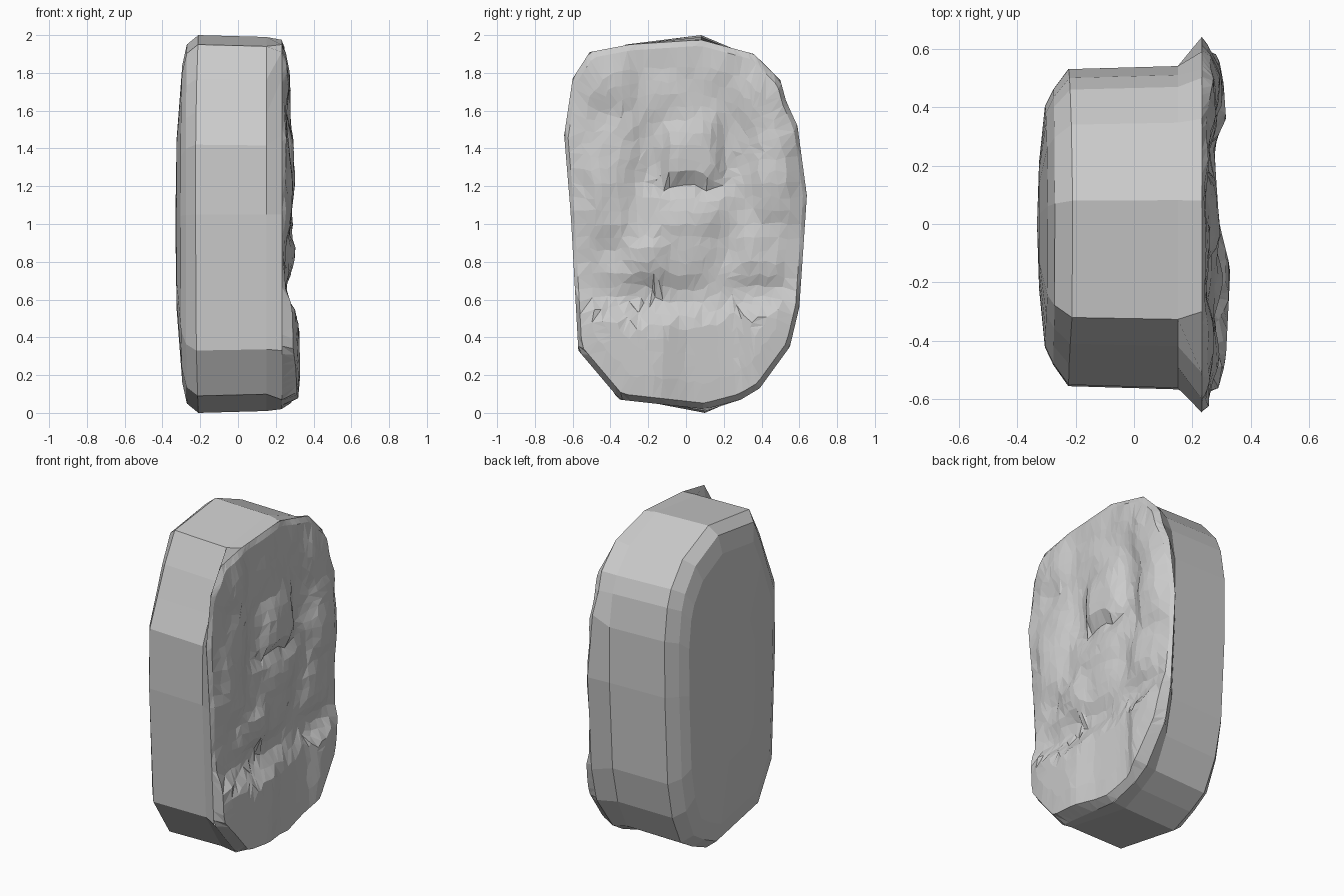
import bpy, math, random
from mathutils import Vector, noise

random.seed(4)

# matching (y, z) outlines, anticlockwise seen from the carved side
FRONT = [(0.10, 0.02), (0.29, 0.07), (0.39, 0.13), (0.55, 0.35), (0.60, 0.56), (0.64, 1.15),
         (0.59, 1.52), (0.53, 1.65), (0.50, 1.76), (0.36, 1.90), (0.08, 1.975), (-0.30, 1.95),
         (-0.51, 1.91), (-0.60, 1.77), (-0.645, 1.47), (-0.61, 1.05), (-0.57, 0.33), (-0.35, 0.07)]
BODY = [(0.10, 0.00), (0.24, 0.06), (0.36, 0.13), (0.45, 0.32), (0.50, 0.55), (0.53, 1.10),
        (0.53, 1.45), (0.50, 1.65), (0.46, 1.75), (0.34, 1.89), (0.08, 2.00), (-0.32, 1.95),
        (-0.41, 1.77), (-0.48, 1.59), (-0.55, 1.42), (-0.555, 1.05), (-0.52, 0.33), (-0.37, 0.09)]
FACE_X = 0.232


def add_mesh(name, verts, faces):
    mesh = bpy.data.meshes.new(name)
    mesh.from_pydata(verts, [], faces)
    mesh.update()
    obj = bpy.data.objects.new(name, mesh)
    bpy.context.collection.objects.link(obj)
    return obj


def ring(outline, x, sy=1.0, sz=1.0, end_shift=0.0):
    return [(x + end_shift * abs(z - 1) ** 3, y * sy, 1 + (z - 1) * sz) for y, z in outline]


# stone slab: domed back, bevelled rim, straight sides flaring to the carved face
n = len(BODY)
rings = [ring(BODY, -0.325, 0.4, 0.45),
         ring(BODY, -0.305, 0.76, 0.84, 0.010),
         ring(BODY, -0.276, 0.87, 0.95, 0.005),
         ring(BODY, -0.225, 1.0, 1.0, 0.015),
         ring(BODY, 0.15, 1.02, 0.99),
         ring(FRONT, FACE_X)]
verts = [p for r in rings for p in r] + [(-0.332, 0, 1)]
faces = []
for k in range(len(rings) - 1):
    for i in range(n):
        j = (i + 1) % n
        faces.append((k * n + i, k * n + j, (k + 1) * n + j, (k + 1) * n + i))
faces += [(len(verts) - 1, (i + 1) % n, i) for i in range(n)]
add_mesh("stone_slab", verts, faces)


def to_outline(dy, dz):
    """Distance from the face centre to the front outline along a direction."""
    for i in range(n):
        ay, az = FRONT[i][0], FRONT[i][1] - 1
        by, bz = FRONT[(i + 1) % n][0], FRONT[(i + 1) % n][1] - 1
        ey, ez = by - ay, bz - az
        det = dy * ez - dz * ey
        if abs(det) < 1e-9:
            continue
        t = (ay * ez - az * ey) / det
        s = (ay * dz - az * dy) / det
        if t > 0 and -1e-6 <= s <= 1 + 1e-6:
            return t
    return 1.0


# raised and sunken areas: y, z, half width, half height, depth
BUMPS = [(0.03, 1.37, 0.13, 0.17, 0.045),     # head
         (0.00, 1.06, 0.26, 0.10, 0.022),     # shoulders
         (-0.04, 0.90, 0.20, 0.18, 0.022),    # torso
         (-0.42, 1.20, 0.12, 0.28, 0.035),    # left figure
         (0.46, 1.28, 0.11, 0.26, 0.050),     # right figure
         (0.40, 0.84, 0.13, 0.13, 0.030),     # right knee
         (-0.22, 0.82, 0.13, 0.11, 0.035),    # left knee
         (-0.19, 1.40, 0.07, 0.18, -0.018),   # niche sides
         (0.24, 1.38, 0.06, 0.20, -0.018),
         (0.00, 1.20, 0.18, 0.03, -0.020),    # undercut below the head
         (-0.10, 0.62, 0.30, 0.06, -0.018),   # groove above the plinth
         (-0.40, 1.74, 0.14, 0.12, 0.025),    # upper corners
         (0.42, 1.66, 0.12, 0.14, 0.025)]

# greatest projection of the relief across the width: y, x
CREST = [(-0.65, 0.280), (-0.45, 0.315), (-0.15, 0.330), (0.00, 0.292), (0.20, 0.278),
         (0.28, 0.278), (0.36, 0.315), (0.55, 0.302), (0.65, 0.250)]


def crest(y):
    for (a, xa), (b, xb) in zip(CREST, CREST[1:]):
        if y <= b:
            return xa + (xb - xa) * (y - a) / (b - a) - FACE_X
    return 0.02


def relief(y, z):
    h = 0.018
    for by, bz, wy, wz, d in BUMPS:
        h += d * math.exp(-((y - by) / wy) ** 4 - ((z - bz) / wz) ** 4)
    # plinth along the bottom, its ledge dipping in the middle
    h += 0.080 / (1 + math.exp((z - 0.49 - 0.3 * y * y) * 40))
    h += 0.016 * noise.noise(Vector((y * 7, z * 7, 2.3)))
    return min(h, crest(y))


# carved face: a square grid stretched to the outline
N = 28
verts, faces = [], []
for b in range(N + 1):
    for a in range(N + 1):
        u, v = 2 * a / N - 1, 2 * b / N - 1
        r = max(abs(u), abs(v))
        if r < 1e-6:
            y, z = 0.0, 1.0
        else:
            dy, dz = 0.6 * u / r, 0.95 * v / r
            # outermost quads stay narrow so that the rim rises steeply
            t = to_outline(dy, dz) * (1 - (1 - r) * (0.45 if 0.9 < r < 0.95 else 1))
            y, z = dy * t, 1 + dz * t
        if r < 0.9:
            y += random.uniform(-0.009, 0.009)
            z += random.uniform(-0.012, 0.012)
        edge = 0.0 if r > 0.99 else 0.9 if r > 0.9 else 1.0
        verts.append((FACE_X + edge * relief(y, z), y, z))
for b in range(N):
    for a in range(N):
        p = b * (N + 1) + a
        q = (p, p + 1, p + N + 2, p + N + 1)
        if random.random() < 0.5:
            faces += [(q[0], q[1], q[2]), (q[0], q[2], q[3])]
        else:
            faces += [(q[0], q[1], q[3]), (q[1], q[2], q[3])]
add_mesh("carved_face", verts, faces)
